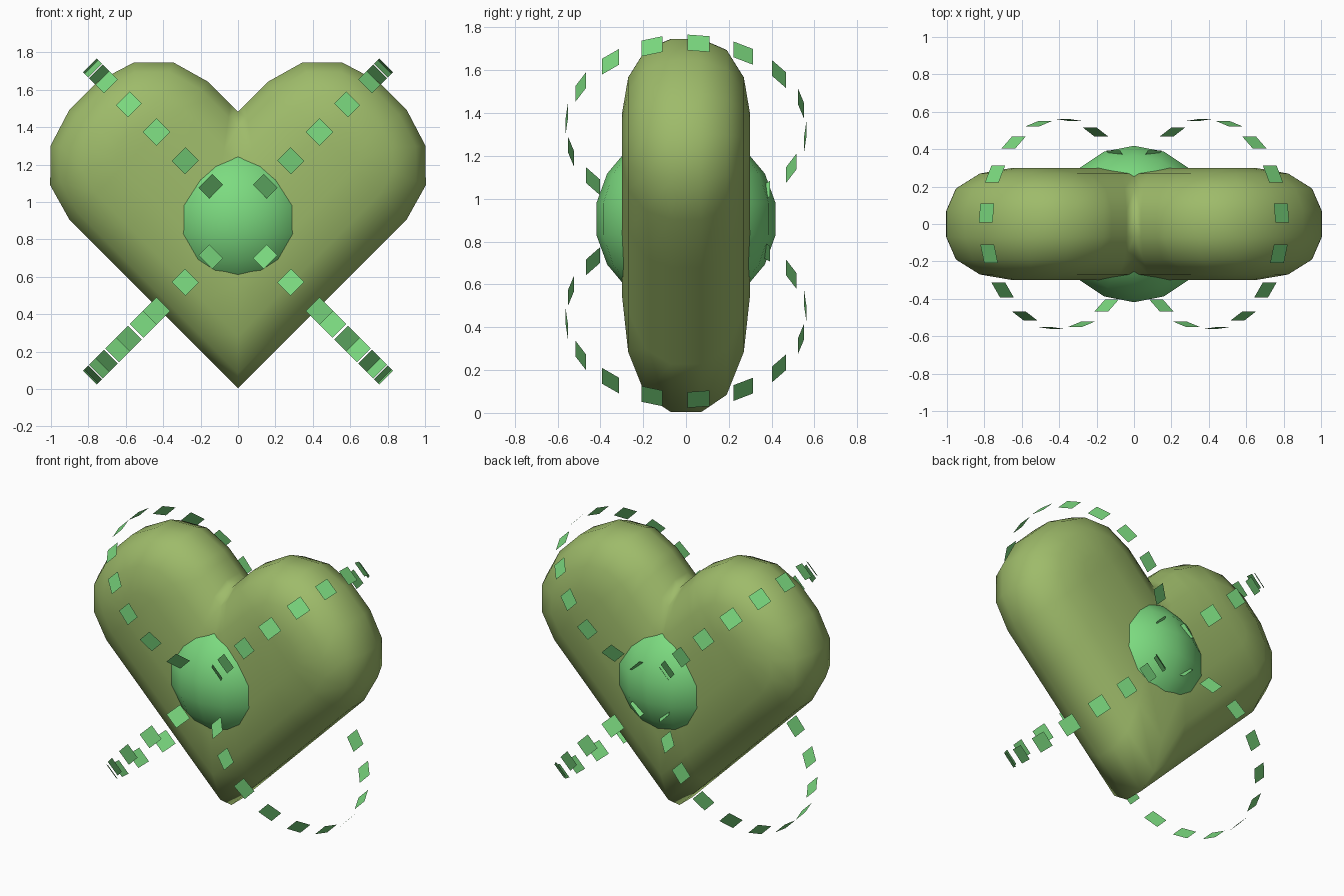
import bpy, bmesh, math
from mathutils import Vector, Matrix

if "Cube" in bpy.data.objects:
    bpy.data.objects.remove(bpy.data.objects["Cube"])


def material(name, rgb):
    m = bpy.data.materials.new(name)
    m.diffuse_color = (*rgb, 1)
    m.use_nodes = True
    m.node_tree.nodes["Principled BSDF"].inputs["Base Color"].default_value = m.diffuse_color
    return m


olive = material("olive", (0.342, 0.497, 0.144))
green = material("bright green", (0.202, 0.708, 0.216))


def make(name, bm, mat, smooth):
    bmesh.ops.recalc_face_normals(bm, faces=bm.faces)
    mesh = bpy.data.meshes.new(name)
    bm.to_mesh(mesh)
    bm.free()
    mesh.materials.append(mat)
    for p in mesh.polygons:
        p.use_smooth = smooth
    obj = bpy.data.objects.new(name, mesh)
    bpy.context.collection.objects.link(obj)
    return obj


# Heart: one rounded diagonal lobe cut at x = 0, then mirrored
HALF = 0.523      # half width of the lobe
CAP_U = 1.273     # distance along the diagonal where the round end starts
CAP = [(0, -0.523), (0.205, -0.465), (0.353, -0.315), (0.417, -0.11)]
CAP += [(u, -v) for u, v in reversed(CAP)]
LAYERS = [(0.07, 1.0), (0.19, 0.89), (0.27, 0.62), (0.30, 0.25)]
LAYERS = [(-y, s) for y, s in reversed(LAYERS)] + LAYERS
STEPS = 4


def lobe_outline(s):
    low, high = HALF - HALF * s, HALF + HALF * s
    pts = [(low + (CAP_U - low) * i / STEPS, low) for i in range(STEPS)]
    pts += [(CAP_U + u * s, HALF + v * s) for u, v in CAP]
    pts += [(high + (CAP_U - high) * i / STEPS, high) for i in reversed(range(STEPS))]
    return [((u - v) / math.sqrt(2), (u + v) / math.sqrt(2)) for u, v in pts]


bm = bmesh.new()
rows = [[bm.verts.new((x, y, z + 0.003)) for x, z in lobe_outline(s)] for y, s in LAYERS]
n = len(rows[0])
for a, b in zip(rows, rows[1:]):
    for i in range(n - 1):
        bm.faces.new((a[i], a[i + 1], b[i + 1], b[i]))
for row in (rows[0], rows[-1]):          # flat front and back
    for i in range(n // 2 - 1):
        bm.faces.new((row[i], row[i + 1], row[n - 2 - i], row[n - 1 - i]))
heart = make("heart", bm, olive, True)
mirror = heart.modifiers.new("Mirror", "MIRROR")
mirror.use_clip = True
mirror.merge_threshold = 0.001

# Ball through the middle of the heart
bm = bmesh.new()
bmesh.ops.create_uvsphere(bm, u_segments=16, v_segments=9, radius=0.425,
                          matrix=Matrix.Translation((0, 0, 0.905)))
make("center_ball", bm, green, True)

# Four dashed rings standing on the diagonals
R, DASH, COUNT = 0.56, 0.052, 16
for side_x, x_name in ((1, "right"), (-1, "left")):
    for side_z, z_name in ((1, "upper"), (-1, "lower")):
        out = Vector((side_x, 0, side_z)).normalized()
        across = Vector((-side_x, 0, side_z)).normalized()
        depth = Vector((0, 1, 0))
        center = Vector((0.395 * side_x, 0, 0.895 + 0.437 * side_z))
        bm = bmesh.new()
        for k in range(COUNT):
            a = math.radians(6 + 360 * k / COUNT)
            p = center + R * (math.cos(a) * out + math.sin(a) * depth)
            t = -math.sin(a) * out + math.cos(a) * depth
            bm.faces.new([bm.verts.new(p + DASH * (i * t + j * across))
                          for i, j in ((-1, -1), (1, -1), (1, 1), (-1, 1))])
        make(f"{z_name}_{x_name}_dashed_ring", bm, green, False)
